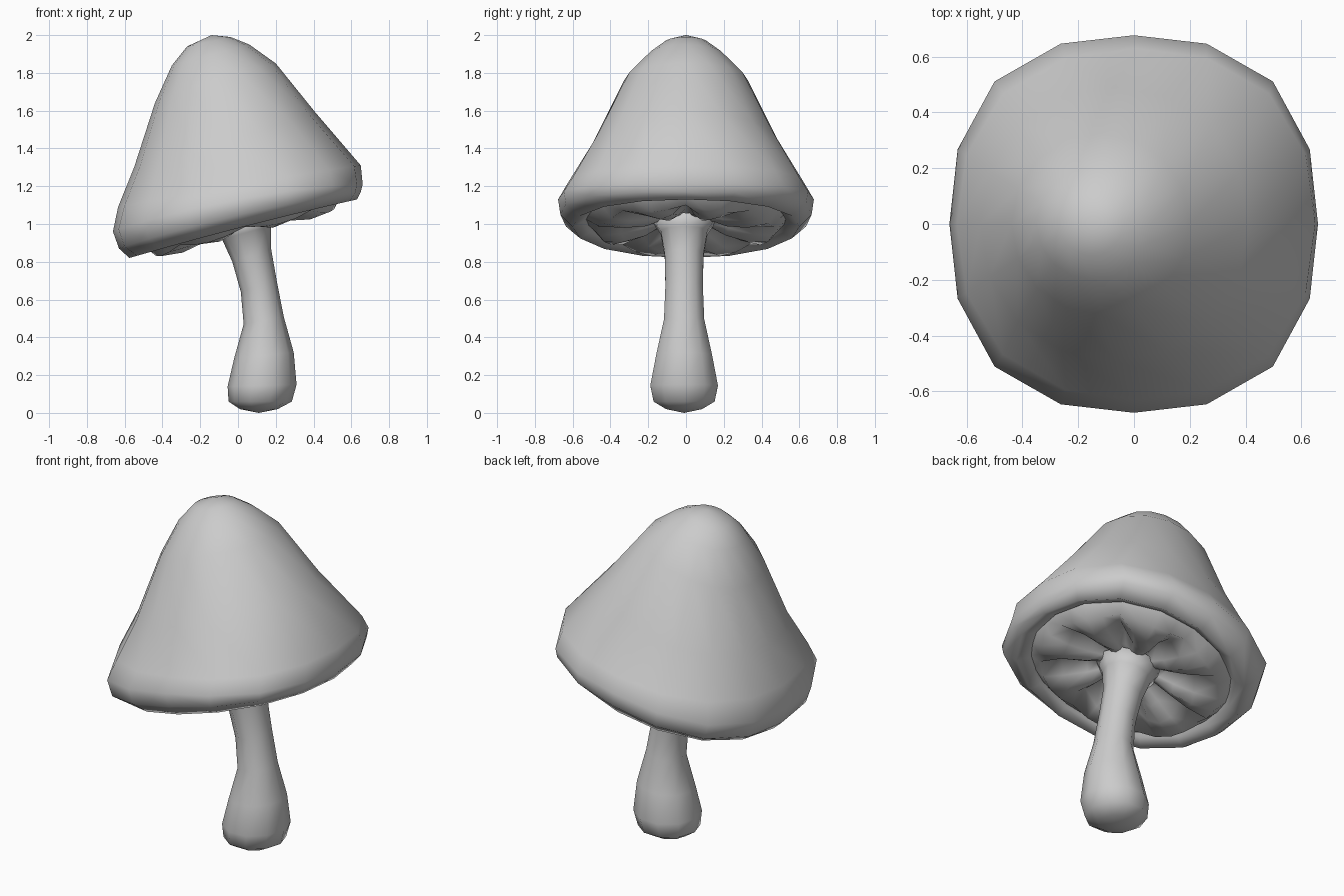
import bpy, bmesh
from math import sin, cos, pi

CREASE = (1.0, 0.25, 0.0, 0.25)  # how far each vertex of a gill lobe is lifted


def loft(name, rings, sides, tip=None, end=None):
    """Skin tilted rings. Ring: left x, left z, right x, right z, half depth,
    mid sag, squareness, crease lift, centre y."""
    bm = bmesh.new()
    loops = []
    for ring in rings:
        lx, lz, rx, rz, ry, sag, square, lift, cy = (list(ring) + [0] * 4)[:9]
        loop = []
        for i in range(sides):
            a = 2 * pi * i / sides
            k = 1 + square * (1 - cos(4 * a))
            t = k * cos(a)
            x = (lx + rx) / 2 + t * (rx - lx) / 2
            z = (lz + rz) / 2 + t * (rz - lz) / 2 - sag * sin(a) ** 2
            z += lift * CREASE[i % 4]
            loop.append(bm.verts.new((x, cy + k * ry * sin(a), z)))
        loops.append(loop)
    for a, b in zip(loops, loops[1:]):
        for i in range(sides):
            j = (i + 1) % sides
            bm.faces.new((a[i], a[j], b[j], b[i]))
    for point, loop in ((tip, loops[0]), (end, loops[-1])):
        if point:
            c = bm.verts.new(point)
            for i in range(sides):
                bm.faces.new((loop[i], loop[(i + 1) % sides], c))
    bmesh.ops.recalc_face_normals(bm, faces=bm.faces)
    if tip is None:  # open underside must face down
        bm.normal_update()
        if sum(f.normal.z for f in bm.faces) > 0:
            bmesh.ops.reverse_faces(bm, faces=bm.faces)
    mesh = bpy.data.meshes.new(name)
    bm.to_mesh(mesh)
    bm.free()
    for p in mesh.polygons:
        p.use_smooth = True
    obj = bpy.data.objects.new(name, mesh)
    bpy.context.collection.objects.link(obj)
    return obj


SQ = 0.034
# Leaning cap: outer skin and rolled lip down to the groove
cap = [
    (-0.27, 1.94, -0.04, 1.99, 0.11),
    (-0.35, 1.84, 0.06, 1.95, 0.20),
    (-0.44, 1.64, 0.20, 1.85, 0.325, -0.02),
    (-0.55, 1.30, 0.41, 1.59, 0.49, 0.01, 0.01),
    (-0.635, 1.09, 0.65, 1.31, 0.63, -0.01, 0.025),
    (-0.662, 0.96, 0.66, 1.21, 0.677, -0.045, SQ),
    (-0.63, 0.87, 0.65, 1.17, 0.665, -0.03, SQ),
    (-0.575, 0.82, 0.63, 1.13, 0.60, -0.01, 0.01),
    (-0.52, 0.86, 0.56, 1.145, 0.545, -0.01, 0.01),
    (-0.50, 0.90, 0.54, 1.16, 0.52, 0, 0.01),
]
loft("mushroom_cap", cap, 16, tip=(-0.14, 0, 2.0))

# Eight puffy gill lobes with creases between them
gills = [
    (-0.51, 0.89, 0.55, 1.16, 0.53, 0, 0.01),
    (-0.44, 0.82, 0.515, 1.07, 0.465, -0.01, 0.01, 0.03),
    (-0.32, 0.84, 0.41, 1.03, 0.35, -0.01, 0, 0.09),
    (-0.21, 0.89, 0.27, 1.02, 0.23, -0.01, 0, 0.11),
    (-0.13, 0.95, 0.20, 1.04, 0.16, 0, 0, 0.04),
]
loft("mushroom_gills", gills, 32, end=(0.04, 0, 1.03))

# Curved stem with a swollen foot and flared top
stem = [
    (0.01, 0.02, 0.21, 0.02, 0.10),
    (-0.05, 0.06, 0.285, 0.06, 0.17),
    (-0.055, 0.14, 0.31, 0.15, 0.188),
    (-0.02, 0.29, 0.295, 0.32, 0.155),
    (0.03, 0.47, 0.242, 0.51, 0.112),
    (0.015, 0.64, 0.205, 0.70, 0.104),
    (-0.03, 0.80, 0.175, 0.87, 0.108),
    (-0.085, 0.92, 0.175, 0.99, 0.13),
    (-0.14, 0.98, 0.20, 1.06, 0.175),
]
stem = [r + (0, 0, 0, -0.01) for r in stem]
loft("mushroom_stem", stem, 10, tip=(0.11, -0.01, 0.0), end=(0.03, 0, 1.05))
